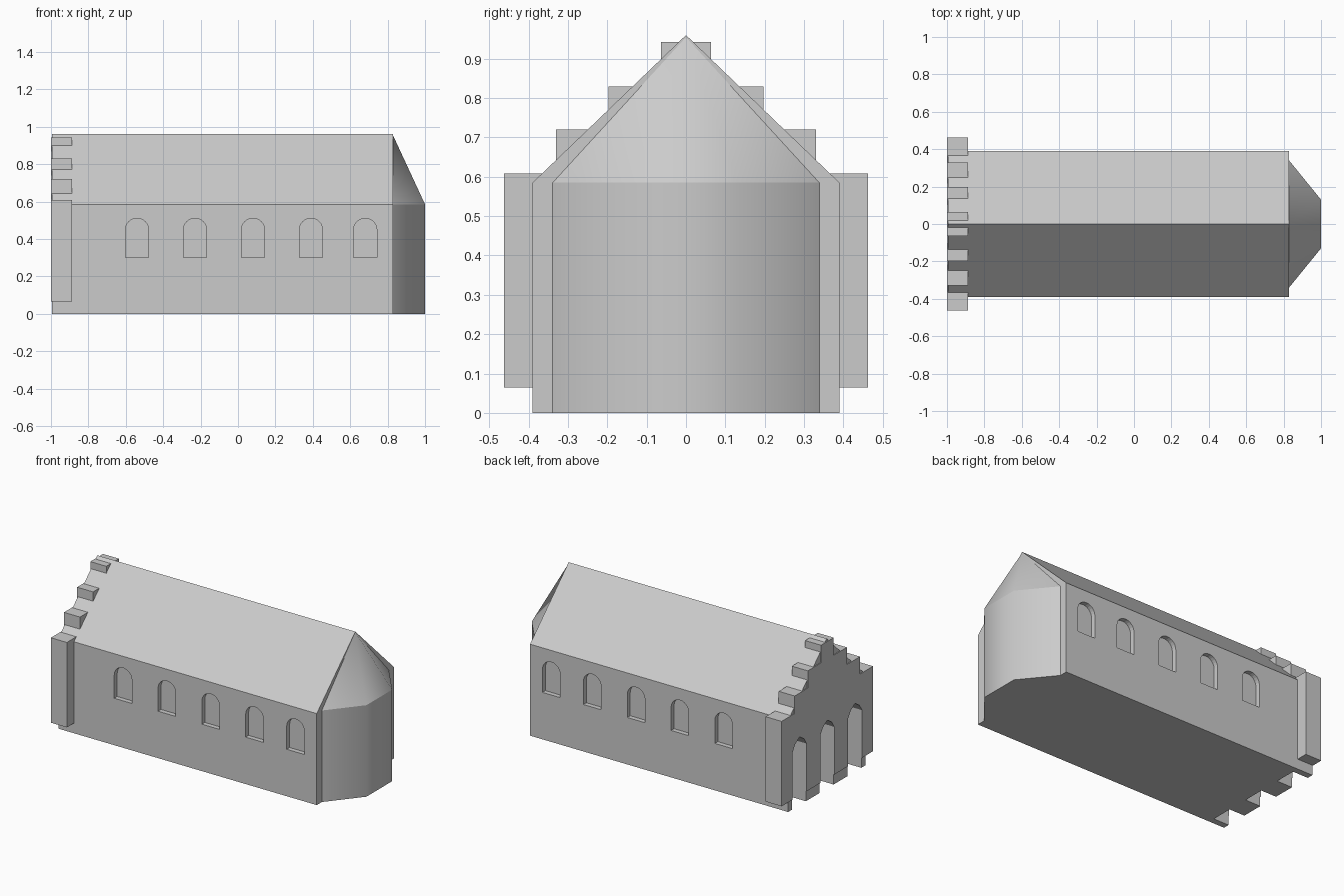
import bpy, bmesh, math
from mathutils import Vector

if "Cube" in bpy.data.objects:
    bpy.data.objects.remove(bpy.data.objects["Cube"])

stone = bpy.data.materials.new("pale_stone")
stone.diffuse_color = (0.6, 0.6, 0.6, 1)
stone.use_nodes = True
stone.node_tree.nodes["Principled BSDF"].inputs["Base Color"].default_value = stone.diffuse_color


def make_object(name, verts, faces):
    mesh = bpy.data.meshes.new(name)
    mesh.from_pydata(verts, [], faces)
    bm = bmesh.new()
    bm.from_mesh(mesh)
    bmesh.ops.recalc_face_normals(bm, faces=bm.faces)
    bm.to_mesh(mesh)
    bm.free()
    mesh.materials.append(stone)
    obj = bpy.data.objects.new(name, mesh)
    bpy.context.collection.objects.link(obj)
    return obj


def prism(name, outline, start, end):
    """Extrude a closed 3D outline: start and end map (u, v) to a point."""
    n = len(outline)
    verts = [start(*p) for p in outline] + [end(*p) for p in outline]
    faces = [tuple(range(n)), tuple(range(n, 2 * n))]
    faces += [(i, (i + 1) % n, (i + 1) % n + n, i + n) for i in range(n)]
    return make_object(name, verts, faces)


def along_x(name, outline, x0, x1):
    return prism(name, outline, lambda u, v: (x0, u, v), lambda u, v: (x1, u, v))


def along_y(name, outline, y0, y1):
    return prism(name, outline, lambda u, v: (u, y0, v), lambda u, v: (u, y1, v))


def cut(obj, cutter):
    mod = obj.modifiers.new("cut", 'BOOLEAN')
    mod.operation = 'DIFFERENCE'
    mod.solver = 'EXACT'
    mod.object = cutter
    bpy.context.view_layer.objects.active = obj
    bpy.ops.object.modifier_apply(modifier=mod.name)


# Nave with gabled roof
nave = along_x("nave", [(-0.39, 0), (0.39, 0), (0.39, 0.585),
                        (0, 0.96), (-0.39, 0.585)], -0.995, 0.83)

# Crow-stepped west gable with corner piers
half = []
for y, z in ((0.462, 0.608), (0.33, 0.72), (0.197, 0.83), (0.064, 0.943)):
    inner = {0.462: 0.33, 0.33: 0.197, 0.197: 0.064}.get(y)
    half.append((y, z))
    if inner:
        half.append((inner, z))
outline = [(0.462, 0.065)] + half
outline += [(-y, z) for y, z in reversed(outline)]
gable = along_x("stepped_gable", outline, -1.0, -0.887)

# Three pointed doorway niches in the gable
cutters = []
for yc in (-0.28, 0, 0.28):
    w = 0.07
    arch = [(yc - w, -0.1), (yc + w, -0.1), (yc + w, 0.37), (yc + 0.045, 0.41),
            (yc, 0.44), (yc - 0.045, 0.41), (yc - w, 0.37)]
    cutter = along_x("doorway_cutter", arch, -1.1, -0.886)
    cut(nave, cutter)
    cut(gable, cutter)
    cutters.append(cutter)

# Round-arched window recesses on both sides
for side in (-1, 1):
    for xc in (-0.54, -0.23, 0.08, 0.39, 0.68):
        r = 0.0625
        arch = [(xc - r, 0.3), (xc + r, 0.3)]
        arch += [(xc + r * math.cos(math.pi * i / 12),
                  0.448 + r * math.sin(math.pi * i / 12)) for i in range(13)]
        cutter = along_y("window_cutter", arch, side * 0.36, side * 0.5)
        cut(nave, cutter)
        cutters.append(cutter)
for cutter in cutters:
    bpy.data.objects.remove(cutter)

# Rounded east apse: wall and conical roof
plan = [(0.829, -0.34), (1.0, -0.13), (1.0, 0.13), (0.829, 0.34)]
apse = make_object("apse_wall",
                   [(x, y, z) for z in (0, 0.585) for x, y in plan],
                   [(0, 1, 5, 4), (1, 2, 6, 5), (2, 3, 7, 6),
                    (0, 3, 2, 1), (4, 5, 6, 7), (0, 4, 7, 3)])
roof = make_object("apse_roof",
                   [(x, y, 0.585) for x, y in plan] + [(0.826, 0, 0.96)],
                   [(0, 1, 4), (1, 2, 4), (2, 3, 4), (3, 0, 4), (3, 2, 1, 0)])

# Smooth the apse while keeping its outer edges sharp
for obj, angle in ((apse, 50), (roof, 50)):
    bpy.ops.object.select_all(action='DESELECT')
    obj.select_set(True)
    bpy.context.view_layer.objects.active = obj
    bpy.ops.object.shade_smooth_by_angle(angle=math.radians(angle))
